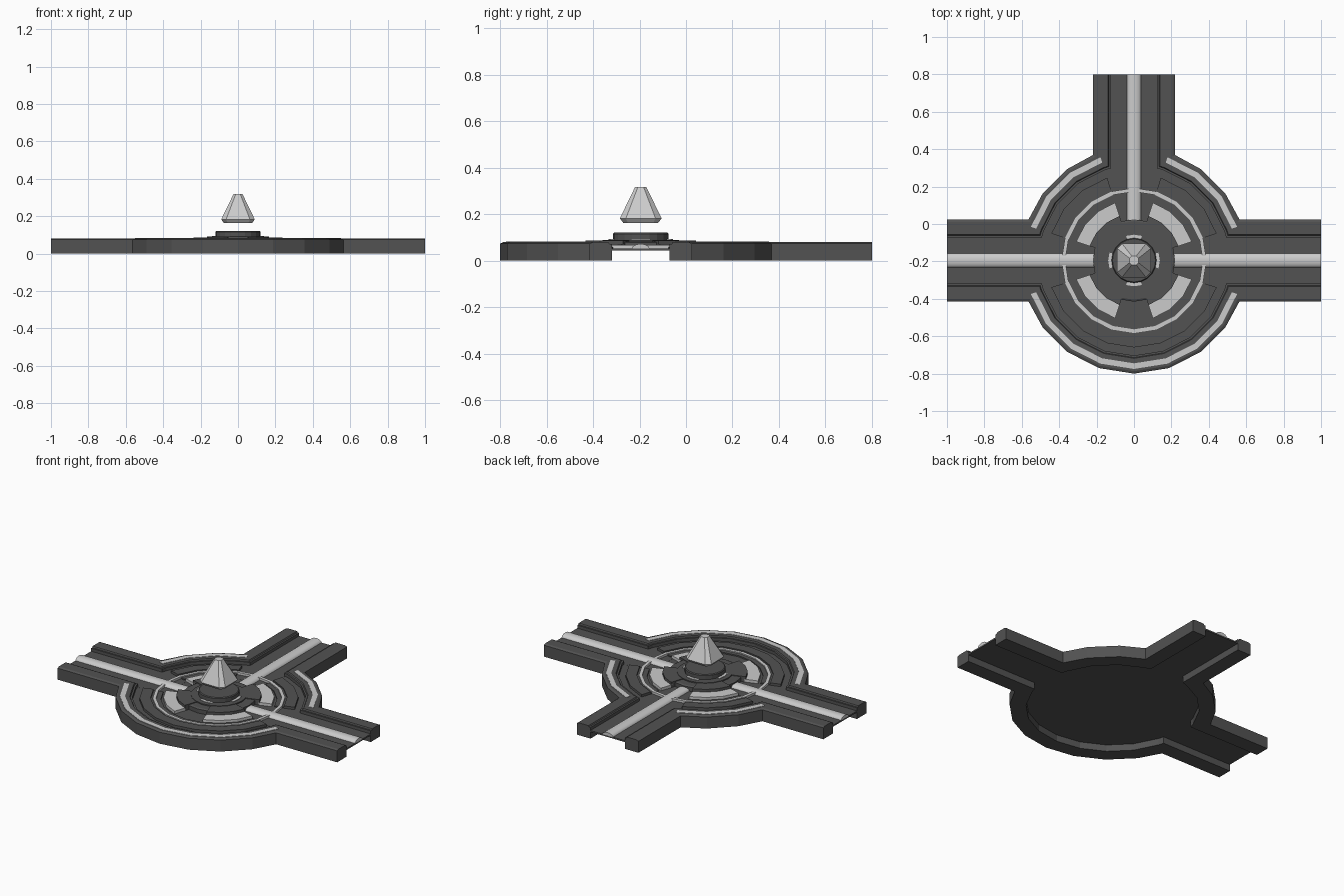
import bpy, bmesh
from math import sin, cos, radians, degrees, sqrt, asin, pi
from mathutils import Vector

if "Cube" in bpy.data.objects:
    bpy.data.objects.remove(bpy.data.objects["Cube"])

CY = -0.195          # hub centre
STEP = 18            # 20-sided rings
ARMS = {0: 1.0, 90: 0.995, 180: 1.0, 360: 1.0}   # direction: length


def material(name, v):
    m = bpy.data.materials.new(name)
    m.diffuse_color = (v, v, v, 1)
    m.use_nodes = True
    m.node_tree.nodes["Principled BSDF"].inputs["Base Color"].default_value = m.diffuse_color
    return m


DARK = material("dark_grey", 0.085)
LIGHT = material("light_grey", 0.60)


def loft(name, sections, mat, closed=False, smooth=False):
    """Skin equal-length closed sections, capping the ends."""
    bm = bmesh.new()
    rows = [[bm.verts.new((p[0], p[1] + CY, p[2])) for p in s] for s in sections]
    pairs = list(zip(rows, rows[1:]))
    if closed:
        pairs.append((rows[-1], rows[0]))
    for a, b in pairs:
        for i in range(len(a)):
            j = (i + 1) % len(a)
            bm.faces.new((a[i], a[j], b[j], b[i]))
    if not closed:
        bm.faces.new(rows[0])
        bm.faces.new(rows[-1])
    bmesh.ops.remove_doubles(bm, verts=bm.verts, dist=1e-5)
    bmesh.ops.recalc_face_normals(bm, faces=bm.faces)
    me = bpy.data.meshes.new(name)
    bm.to_mesh(me)
    bm.free()
    me.materials.append(mat)
    ob = bpy.data.objects.new(name, me)
    bpy.context.collection.objects.link(ob)
    if smooth:
        bpy.ops.object.select_all(action='DESELECT')
        ob.select_set(True)
        bpy.context.view_layer.objects.active = ob
        bpy.ops.object.shade_smooth_by_angle(angle=radians(50))
    return ob


def polar(r, a, z):
    return (r * cos(radians(a)), r * sin(radians(a)), z)


def arc(name, r0, r1, z0, z1, a0, a1, mat):
    full = a1 - a0 == 360
    angles = list(range(a0, a1 + (0 if full else 1), STEP))
    loft(name, [[polar(r0, a, z0), polar(r1, a, z0), polar(r1, a, z1), polar(r0, a, z1)]
                for a in angles], mat, full)


def disc(name, levels, mat):
    loft(name, [[polar(r, a, z) for a in range(0, 360, STEP)] for r, z in levels], mat)


def arm_frame(a):
    u = Vector((round(cos(radians(a))), round(sin(radians(a)))))
    return u, Vector((-u.y, u.x))


# Raised outer walls: one swept rail between each pair of arms
RAIL = [(0, 0), (0, 0.074), (0.013, 0.08), (0.082, 0.08), (0.086, 0.072),
        (0.097, 0.072), (0.097, 0)]


def rail_path(a, b, d, z):
    h, r = 0.22 - d, 0.605 - d
    edge = degrees(asin(h / r))
    s = sqrt(r * r - h * h)
    ua, va = arm_frame(a)
    ub, vb = arm_frame(b)
    pts = [ua * ARMS[a] + va * h, ua * s + va * h]
    for t in range(a + STEP, b, STEP):
        t = min(max(t, a + edge), b - edge)
        pts.append(Vector((r * cos(radians(t)), r * sin(radians(t)))))
    pts += [ub * s - vb * h, ub * ARMS[b] - vb * h]
    return [(p.x, p.y, z) for p in pts]


for label, a, b in (("right", 0, 90), ("left", 90, 180), ("front", 180, 360)):
    paths = [rail_path(a, b, d, z) for d, z in RAIL]
    loft("outer_wall_" + label, list(zip(*paths)), DARK)
    arc("wall_stripe_" + label, 0.55, 0.58, 0.076, 0.082, a + 18, b - 18, LIGHT)
    arc("floor_band_" + label, 0.40, 0.465, 0.048, 0.068, a + 18, b - 18, DARK)
    arc("floor_step_" + label, 0.34, 0.40, 0.048, 0.060, a + 18, b - 18, DARK)

# Recessed floor
disc("hub_floor", [(0.512, 0.043), (0.512, 0.052)], DARK)

# Arm floors and rounded light strips
for label, a in (("right", 0), ("back", 90), ("left", 180)):
    u, v = arm_frame(a)

    def extrude(name, profile, start, mat, smooth=False):
        secs = []
        for t in (start, ARMS[a]):
            secs.append([(*(u * t + v * w), z) for w, z in profile])
        loft(name, secs, mat, smooth=smooth)

    extrude("arm_floor_" + label,
            [(-0.13, 0.043), (0.13, 0.043), (0.13, 0.0525), (-0.13, 0.0525)], 0.3, DARK)
    bump = [(0.038 * cos(pi * i / 8), 0.052 + 0.02 * sin(pi * i / 8)) for i in range(9)]
    extrude("arm_strip_" + label, bump, 0.215, LIGHT, True)

# Thin light ring and four wide light arcs
arc("thin_ring", 0.368, 0.388, 0.05, 0.067, 0, 360, LIGHT)
for i in range(4):
    a = 90 * i
    arc("wide_arc_%d" % i, 0.24, 0.325, 0.05, 0.07, a + 18, a + 72, LIGHT)
    arc("pedestal_tab_%d" % i, 0.15, 0.25, 0.05, 0.087, a + 18, a + 72, DARK)

# Stepped pedestal with drum
disc("pedestal", [(0.22, 0.045), (0.22, 0.078), (0.21, 0.083)], DARK)
arc("pedestal_collar", 0.10, 0.165, 0.08, 0.090, 0, 360, DARK)
for i in range(4):
    arc("collar_light_%d" % i, 0.115, 0.138, 0.085, 0.093, 90 * i - 18, 90 * i + 18, LIGHT)
disc("drum", [(0.12, 0.08), (0.12, 0.116), (0.115, 0.121)], DARK)


# Floating gem with chamfered corners
def chamfered(h, c, z):
    k = h - c
    return [(h, -k, z), (h, k, z), (k, h, z), (-k, h, z),
            (-h, k, z), (-h, -k, z), (-k, -h, z), (k, -h, z)]


loft("floating_gem", [chamfered(0.075, 0.02, 0.163), chamfered(0.09, 0.026, 0.182),
                      chamfered(0.024, 0.012, 0.318)], LIGHT)
